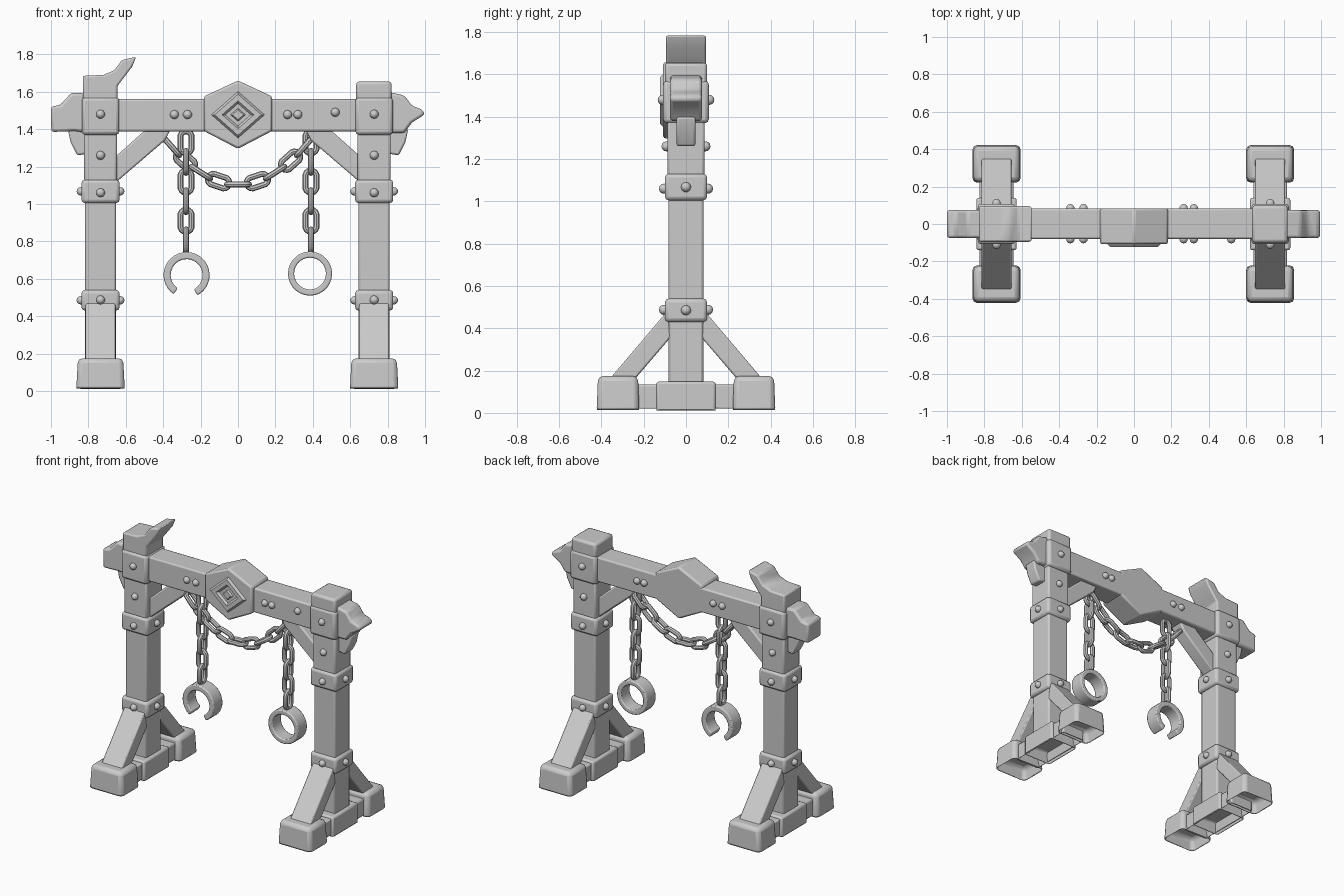
import bpy, bmesh, math
from mathutils import Matrix, Vector

if "Cube" in bpy.data.objects:
    bpy.data.objects.remove(bpy.data.objects["Cube"])

grey = bpy.data.materials.new("plain_grey")
grey.use_nodes = True
grey.diffuse_color = (0.6, 0.6, 0.6, 1)
grey.node_tree.nodes["Principled BSDF"].inputs["Base Color"].default_value = (0.6, 0.6, 0.6, 1)
parts = []


def finish(name, bm, bevel=0.0):
    bmesh.ops.recalc_face_normals(bm, faces=bm.faces[:])
    mesh = bpy.data.meshes.new(name)
    bm.to_mesh(mesh)
    bm.free()
    mesh.materials.append(grey)
    ob = bpy.data.objects.new(name, mesh)
    bpy.context.collection.objects.link(ob)
    if bevel:
        mod = ob.modifiers.new("soft_edges", "BEVEL")
        mod.width, mod.segments = bevel, 2
    parts.append(ob)
    return ob


def box(name, x, y, z, bevel=0.012, hollow=0.0):
    """Box from (low, high) ranges; hollow recesses the underside."""
    bm = bmesh.new()
    bmesh.ops.create_cube(bm, size=1)
    for v in bm.verts:
        v.co = [r[0] if c < 0 else r[1] for c, r in zip(v.co, (x, y, z))]
    if hollow:
        bm.normal_update()
        base = [f for f in bm.faces if f.normal.z < -0.9]
        bmesh.ops.inset_region(bm, faces=base, thickness=0.02)
        bmesh.ops.translate(bm, verts=base[0].verts[:], vec=(0, 0, hollow))
    return finish(name, bm, bevel)


def prism(name, profile, lo, hi, axis="y", bevel=0.01):
    """Extrude an (a, z) outline between lo and hi along x or y."""
    place = (lambda a, z, d: (a, d, z)) if axis == "y" else (lambda a, z, d: (d, a, z))
    bm = bmesh.new()
    face = bm.faces.new([bm.verts.new(place(a, z, lo)) for a, z in profile])
    new = bmesh.ops.extrude_face_region(bm, geom=[face])["geom"]
    vec = Vector(place(0, 0, hi - lo))
    bmesh.ops.translate(bm, verts=[g for g in new if isinstance(g, bmesh.types.BMVert)], vec=vec)
    return finish(name, bm, bevel)


def bolt(name, loc, axis):
    bm = bmesh.new()
    bmesh.ops.create_uvsphere(bm, u_segments=10, v_segments=6, radius=0.024)
    turn = Vector((0, 0, 1)).rotation_difference(Vector(axis)).to_matrix().to_4x4()
    bmesh.ops.transform(bm, matrix=Matrix.Translation(loc) @ turn, verts=bm.verts[:])
    finish(name, bm)


def link(name, x, z, direction, edge_on):
    """Oval chain link, long axis along an (x, z) direction."""
    bm = bmesh.new()
    rings, sides, major, minor, stretch = 14, 8, 0.03, 0.016, 0.029
    grid = []
    for i in range(rings):
        a = math.tau * i / rings
        shift = math.copysign(stretch, math.cos(a))
        row = []
        for j in range(sides):
            b = math.tau * j / sides
            r = major + minor * math.cos(b)
            row.append(bm.verts.new((r * math.cos(a) + shift, r * math.sin(a), minor * math.sin(b))))
        grid.append(row)
    for i in range(rings):
        for j in range(sides):
            n, m = (i + 1) % rings, (j + 1) % sides
            bm.faces.new((grid[i][j], grid[n][j], grid[n][m], grid[i][m]))
    along = Vector((direction[0], 0, direction[1])).normalized()
    depth = Vector((0, 1, 0))
    normal = along.cross(depth) if edge_on else depth
    rot = Matrix((along, normal.cross(along), normal)).transposed().to_4x4()
    bmesh.ops.transform(bm, matrix=Matrix.Translation((x, 0, z)) @ rot, verts=bm.verts[:])
    finish(name, bm)


def shackle(name, x, z, inner, outer, start, sweep):
    """Rectangular section spun about y, closed or open."""
    bm = bmesh.new()
    half = 0.05
    loop = [bm.verts.new((x + r, y, z)) for r, y in
            ((inner, -half), (outer, -half), (outer, half), (inner, half))]
    edges = [bm.edges.new((loop[i], loop[(i + 1) % 4])) for i in range(4)]
    centre = Vector((x, 0, z))
    bmesh.ops.rotate(bm, verts=loop, cent=centre, matrix=Matrix.Rotation(-start, 3, "Y"))
    bmesh.ops.spin(bm, geom=loop + edges, cent=centre, axis=(0, -1, 0), angle=sweep, steps=28)
    bmesh.ops.remove_doubles(bm, verts=bm.verts[:], dist=0.0005)
    bmesh.ops.holes_fill(bm, edges=[e for e in bm.edges if e.is_boundary], sides=4)
    finish(name, bm, 0.007)


# Posts, feet, bands and braces on both sides
for side, s, cx in (("right", -1, -0.735), ("left", 1, 0.728)):
    def span(w):
        return (cx - w, cx + w)

    box(side + "_post", span(0.083), (-0.083, 0.083), (0.1, 1.6))
    box(side + "_collar_plate", span(0.088), (-0.088, 0.088), (1.12, 1.4))
    box(side + "_top_band", span(0.1), (-0.108, 0.108), (1.37, 1.57), 0.018)
    for label, lo, hi in (("upper", 1.005, 1.13), ("lower", 0.43, 0.54)):
        box(f"{side}_{label}_band", span(0.102), (-0.1, 0.1), (lo, hi), 0.018)
        for d in (-1, 1):
            bolt(f"{side}_{label}_side_bolt", (cx + d * 0.104, 0, (lo + hi) / 2), (1, 0, 0))
    box(side + "_foot_rail", span(0.09), (-0.24, 0.24), (0.015, 0.135), 0.01, 0.08)
    box(side + "_foot_centre", span(0.108), (-0.14, 0.14), (0.005, 0.148), 0.012, 0.08)
    for end, d in (("front", -1), ("back", 1)):
        lo, hi = sorted((d * 0.22, d * 0.423))
        foot = box(f"{side}_{end}_foot", span(0.13), (lo, hi), (0, 0.175), 0.025, 0.1)
        for v in foot.data.vertices:
            if v.co.z > 0.15:
                v.co.x = cx + (v.co.x - cx) * 0.93
                v.co.y = d * 0.32 + (v.co.y - d * 0.32) * 0.93
        prism(f"{side}_{end}_leg_brace",
              [(d * y, z) for y, z in ((0.37, 0.15), (0.09, 0.48), (0.07, 0.36), (0.25, 0.15))],
              cx - 0.08, cx + 0.08, "x", 0.008)
        for z, out in ((1.48, 0.11), (1.26, 0.092), (1.06, 0.104), (0.487, 0.104)):
            bolt(f"{side}_{end}_bolt", (cx, d * out, z), (0, 1, 0))
    prism(side + "_inner_brace",
          [(s * x, z) for x, z in ((0.67, 1.1), (0.67, 1.24), (0.49, 1.4), (0.36, 1.4), (0.39, 1.34))],
          -0.05, 0.05)
    prism(side + "_outer_bracket",
          [(s * x, z) for x, z in ((0.8, 1.4), (0.91, 1.4), (0.895, 1.33), (0.86, 1.26), (0.8, 1.27))],
          -0.045, 0.045)

# Crossbeam with its broken ends
box("crossbeam", (-0.75, 0.75), (-0.08, 0.083), (1.388, 1.56), 0.01)
prism("right_beam_end",
      [(-0.8, 1.38), (-0.87, 1.39), (-0.998, 1.385), (-1, 1.52), (-0.95, 1.53), (-0.89, 1.595), (-0.8, 1.59)],
      -0.075, 0.075, bevel=0.014)
prism("left_beam_end",
      [(0.8, 1.38), (0.89, 1.38), (0.93, 1.435), (1, 1.48), (0.985, 1.505), (0.93, 1.525), (0.89, 1.58), (0.8, 1.6)],
      -0.075, 0.075, bevel=0.014)

# Post tops: a plain cap and a splintered one
box("left_post_cap", (0.632, 0.822), (-0.1, 0.1), (1.54, 1.655), 0.016)
prism("right_post_splinter",
      [(-0.83, 1.54), (-0.83, 1.685), (-0.72, 1.69), (-0.66, 1.715), (-0.62, 1.77),
       (-0.545, 1.787), (-0.565, 1.735), (-0.645, 1.63), (-0.645, 1.54)], -0.095, 0.095)

# Central hexagonal boss with a stepped diamond
hexagon = [(0, 1.66), (0.182, 1.575), (0.182, 1.39), (0, 1.295), (-0.182, 1.39), (-0.182, 1.575)]
prism("hexagon_boss", hexagon, -0.108, 0.083, bevel=0.012)


def diamond(r, z=1.477):
    return [(0, z + r * 0.88), (r, z), (0, z - r * 0.88), (-r, z)]


bm = bmesh.new()
rows = [[bm.verts.new((x, y, z)) for x, z in diamond(r)]
        for r, y in ((0.145, -0.105), (0.125, -0.124), (0.085, -0.124), (0.068, -0.11), (0.04, -0.11), (0.03, -0.122))]
for low, high in zip(rows, rows[1:]):
    for i in range(4):
        bm.faces.new((low[i], low[(i + 1) % 4], high[(i + 1) % 4], high[i]))
bm.faces.new(rows[-1])
finish("diamond_emblem", bm)

# Beam bolts
for x in (-0.34, -0.27, 0.265, 0.32):
    for y in (-0.08, 0.083):
        bolt("beam_bolt", (x, y, 1.478), (0, 1, 0))
bolt("beam_bolt", (0.52, -0.08, 1.49), (0, 1, 0))

# Hanging chains
pitch = 0.105
for name, x in (("right", -0.278), ("left", 0.39)):
    for i in range(6):
        link(name + "_chain_link", x, 1.33 - i * pitch, (0, 1), i % 2 == 1)

# Swagged chain between the braces, worked outward from the middle
for s in (-1, 1):
    x = 0.0
    for i in range(5):
        slope = 3.2 * x
        if i or s > 0:
            link("swag_chain_link", s * x, 1.105 + 1.6 * x * x, (1, s * slope), i % 2 == 0)
        x += pitch / math.hypot(1, slope + 0.15)

# Shackles: one closed, one broken open at the bottom
shackle("closed_shackle", 0.385, 0.628, 0.085, 0.118, 0, math.tau)
shackle("open_shackle", -0.275, 0.62, 0.085, 0.123, math.radians(-62), math.radians(298))

# Shading
bpy.ops.object.select_all(action="DESELECT")
for ob in parts:
    ob.select_set(True)
bpy.context.view_layer.objects.active = parts[0]
bpy.ops.object.shade_smooth_by_angle(angle=math.radians(35))
